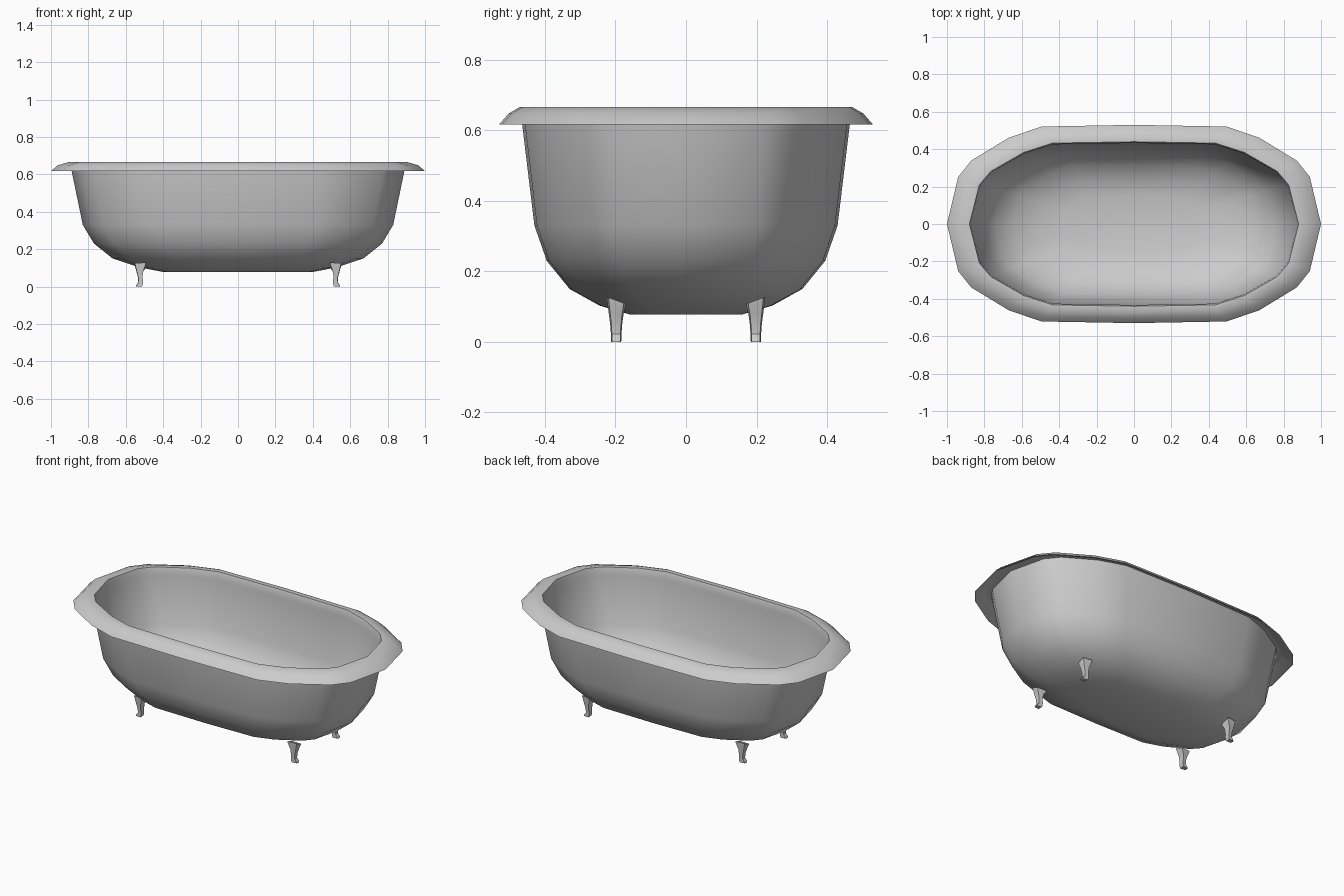
import bpy, bmesh

if "Cube" in bpy.data.objects:
    bpy.data.objects.remove(bpy.data.objects["Cube"])

# Quarter of the normalised tub outline, mirrored into a full 20-sided loop
QUARTER = [(1, 0), (.94, .475), (.87, .64), (.67, .87), (.495, .983), (0, 1)]
half = QUARTER + [(-x, y) for x, y in QUARTER[-2::-1]]
OUTLINE = half + [(x, -y) for x, y in half[-2:0:-1]]


def finish(bm, name, angle):
    bmesh.ops.recalc_face_normals(bm, faces=bm.faces[:])
    me = bpy.data.meshes.new(name)
    bm.to_mesh(me)
    bm.free()
    ob = bpy.data.objects.new(name, me)
    bpy.context.collection.objects.link(ob)
    bpy.ops.object.select_all(action='DESELECT')
    ob.select_set(True)
    bpy.context.view_layer.objects.active = ob
    bpy.ops.object.shade_smooth_by_angle(angle=angle)
    return ob


def loft(name, loops, angle=.7):
    bm = bmesh.new()
    rings = [[bm.verts.new(p) for p in loop] for loop in loops]
    for a, b in zip(rings, rings[1:]):
        n = len(a)
        for i in range(n):
            bm.faces.new((a[i], a[(i + 1) % n], b[(i + 1) % n], b[i]))
    bm.faces.new(rings[0])
    bm.faces.new(rings[-1])
    return finish(bm, name, angle)


# Tub: half length, half width and height of each ring, from the underside,
# up the outer wall, around the rolled rim and down the inner wall
RINGS = [
    (.40, .16, .078), (.53, .245, .103), (.67, .33, .15), (.77, .395, .23),
    (.83, .43, .33), (.89, .465, .62), (.895, .467, .65),
    (.945, .485, .65), (.99, .523, .617), (1.0, .53, .617),
    (.965, .503, .648), (.90, .47, .667), (.88, .44, .667),
    (.875, .433, .645), (.872, .433, .62), (.81, .41, .335), (.75, .375, .243),
    (.655, .315, .168), (.52, .235, .122), (.39, .155, .098),
]
loft("bathtub", [[(x * a, y * b, z) for x, y in OUTLINE] for a, b, z in RINGS])

# Claw feet: inner x, outer x, half width, height from the floor up
FOOT = [(.514, .545, .014, 0), (.510, .543, .015, .008), (.508, .531, .015, .022),
        (.510, .533, .017, .05), (.508, .541, .021, .08), (.494, .549, .026, .108),
        (.494, .551, .027, .118)]
for sx, xn in ((-1, "left"), (1, "right")):
    for sy, yn in ((-1, "front"), (1, "back")):
        loops = []
        for i, (x0, x1, w, z) in enumerate(FOOT):
            tilt = .010 if i >= len(FOOT) - 2 else 0
            loops.append([(sx * x, sy * (.198 + d * w), z + d * tilt)
                          for x, d in ((x0, -1), (x1, -.8), (x1 + .002, 0),
                                       (x1, .8), (x0, 1))])
        loft(f"{yn}_{xn}_foot", loops, .6)
